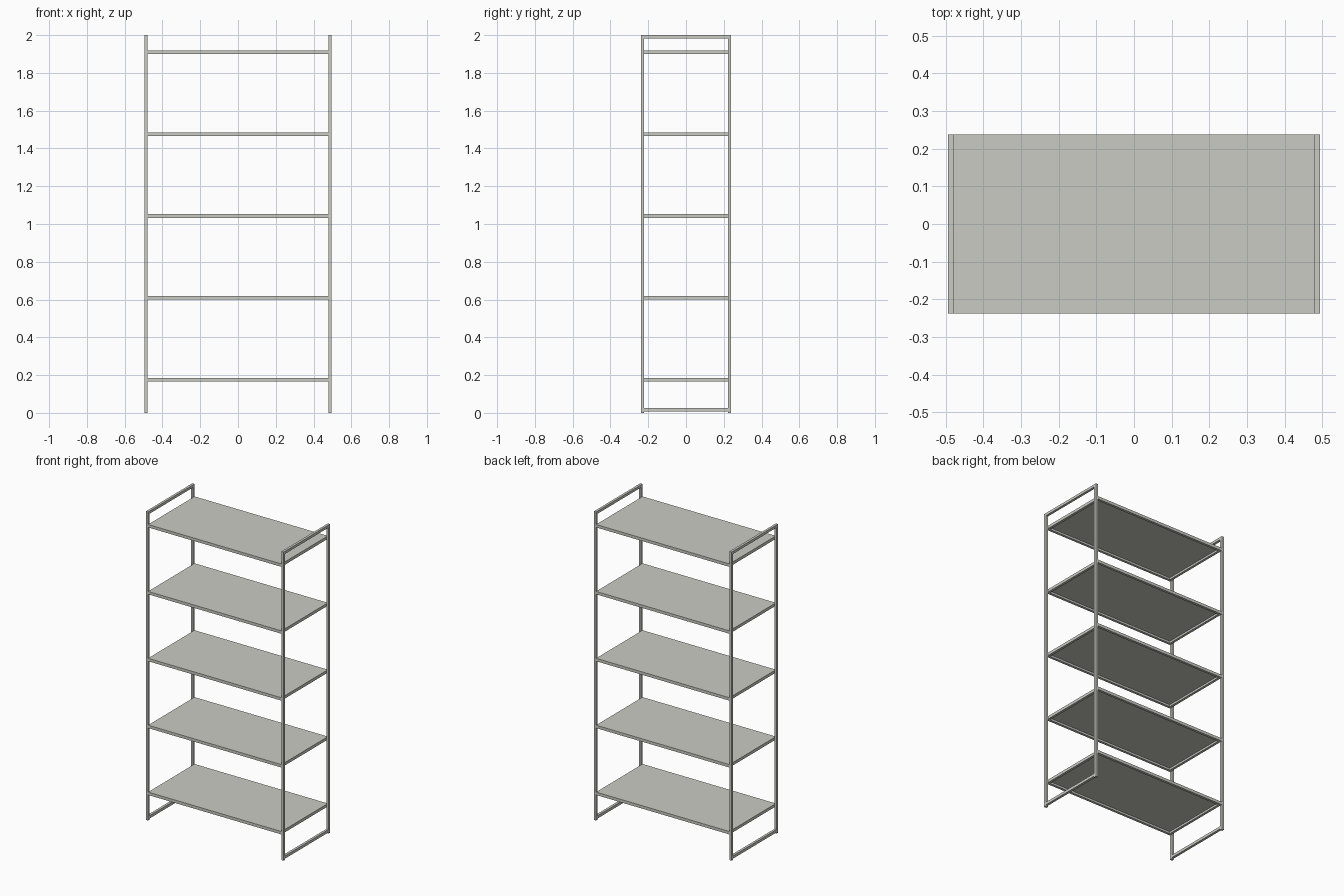
import bpy, bmesh
from mathutils import Matrix, Vector

if "Cube" in bpy.data.objects:
    bpy.data.objects.remove(bpy.data.objects["Cube"])

grey = bpy.data.materials.new("warm light grey")
grey.diffuse_color = (0.60, 0.60, 0.55, 1)
grey.use_nodes = True
grey.node_tree.nodes["Principled BSDF"].inputs["Base Color"].default_value = grey.diffuse_color

X, Y, T = 0.494, 0.238, 0.016   # half width, half depth, bar thickness
XI = X - T                      # inner face of the side frames


def boxes(name, parts):
    """One object from (low corner, high corner) boxes."""
    bm = bmesh.new()
    for lo, hi in parts:
        lo, hi = Vector(lo), Vector(hi)
        m = Matrix.Translation((lo + hi) / 2) @ Matrix.Diagonal((*(hi - lo), 1))
        bmesh.ops.create_cube(bm, size=1, matrix=m)
    me = bpy.data.meshes.new(name)
    bm.to_mesh(me)
    bm.free()
    me.materials.append(grey)
    ob = bpy.data.objects.new(name, me)
    bpy.context.collection.objects.link(ob)
    return ob


# Side frames: two posts joined by a foot bar and a top bar
for side, x0 in (("left", -X), ("right", XI)):
    x1 = x0 + T
    boxes(side + "_side_frame", [
        ((x0, -Y, 0), (x1, -Y + T, 2)),
        ((x0, Y - T, 0), (x1, Y, 2)),
        ((x0, -Y + T, 0.008), (x1, Y - T, 0.026)),
        ((x0, -Y + T, 1.983), (x1, Y - T, 2)),
    ])

# Shelves: rim of four rails with a thin panel set in flush with the top
H, P = 0.019, 0.006
for i in range(5):
    t = 0.185 + i * 0.4335
    b = t - H
    boxes(f"shelf_rim_{i + 1}", [
        ((-XI, -Y, b), (XI, -Y + T, t)),
        ((-XI, Y - T, b), (XI, Y, t)),
        ((-XI, -Y + T, b), (-XI + T, Y - T, t)),
        ((XI - T, -Y + T, b), (XI, Y - T, t)),
    ])
    boxes(f"shelf_panel_{i + 1}", [
        ((-XI + T, -Y + T, t - P), (XI - T, Y - T, t)),
    ])
